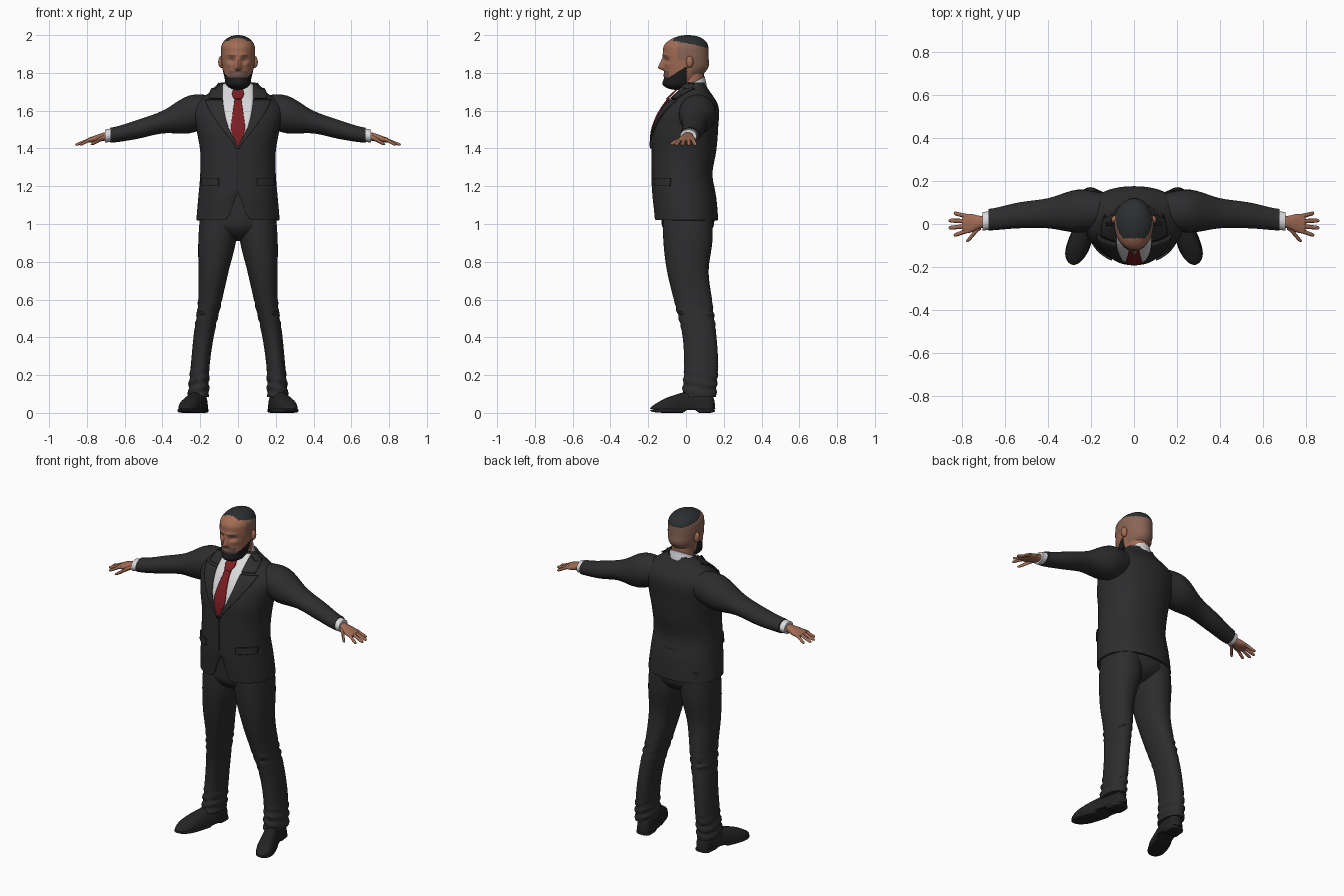
import bpy, bmesh, math
from math import sin, cos, pi, exp, sqrt
from mathutils import Vector
from mathutils.bvhtree import BVHTree

cube = bpy.data.objects.get("Cube")
if cube:
    bpy.data.objects.remove(cube, do_unlink=True)


def material(name, red, green, blue):
    mat = bpy.data.materials.new(name)
    mat.use_nodes = True
    mat.diffuse_color = (red, green, blue, 1)
    mat.node_tree.nodes["Principled BSDF"].inputs["Base Color"].default_value = mat.diffuse_color
    return mat


SUIT = material("charcoal suit", .026, .026, .028)
SHOE = material("black leather", .017, .017, .018)
SKIN = material("skin", .36, .15, .09)
FADE = material("shaved scalp", .25, .13, .09)
STUBBLE = material("moustache", .16, .09, .07)
HAIR = material("dark hair", .025, .028, .03)
BEARD = material("black beard", .012, .012, .013)
SHIRT = material("white shirt", .7, .7, .72)
TIE = material("red tie", .2, .013, .017)

AXES = {"x": (0, 1, 2), "y": (1, 0, 2), "z": (2, 0, 1)}
made = []


def curve(keys, t):
    """Smooth value at t through evenly spaced keys; a plain number is constant."""
    if not isinstance(keys, (tuple, list)):
        return keys
    last = len(keys) - 1
    i = min(int(t * last), last - 1)
    f = t * last - i
    a, b, c, d = (keys[max(0, min(last, i + k))] for k in (-1, 0, 1, 2))
    slope_b, slope_c = (c - a) / 2, (d - b) / 2
    rest = c - b
    return b + f * (slope_b + f * (3 * rest - 2 * slope_b - slope_c
                                   + f * (slope_b + slope_c - 2 * rest)))


def dome(t, size):
    """Rounds a part off near its end."""
    return sqrt(max(0, 1 - (1 - t / size) ** 2)) if t < size else 1


def finish(name, bm, mats, paint=None, thickness=0, offset=-1):
    bmesh.ops.recalc_face_normals(bm, faces=bm.faces[:])
    if paint:
        for face in bm.faces:
            face.material_index = mats.index(paint(face.calc_center_median()))
    mesh = bpy.data.meshes.new(name)
    bm.to_mesh(mesh)
    bm.free()
    for mat in mats:
        mesh.materials.append(mat)
    ob = bpy.data.objects.new(name, mesh)
    bpy.context.collection.objects.link(ob)
    if thickness:
        cloth = ob.modifiers.new("cloth thickness", "SOLIDIFY")
        cloth.thickness, cloth.offset = thickness, offset
    made.append(ob)
    return ob


def loft(name, mats, axis, span, centre_u, centre_v, radius_u, radius_v, side=1, start=0, end=0,
         count=32, steps=24, power=2, shape=None, paint=None, thickness=0):
    """Skin of rounded rings along an axis, each measure given by a curve."""
    along, across, up = AXES[axis]
    bm = bmesh.new()
    loops = []
    for step in range(steps + 1):
        t = (1 - cos(pi * step / steps)) / 2
        scale = max(dome(t, start) * dome(1 - t, end), .01)
        ring = []
        for k in range(count):
            c, s = cos(2 * pi * k / count), sin(2 * pi * k / count)
            co = Vector()
            co[along] = span[0] + (span[1] - span[0]) * t
            co[across] = curve(centre_u, t) + (
                curve(radius_u, t) * scale * math.copysign(abs(c) ** (2 / power), c))
            co[up] = curve(centre_v, t) + (
                curve(radius_v, t) * scale * math.copysign(abs(s) ** (2 / power), s))
            if shape:
                shape(co)
            co.x *= side
            ring.append(bm.verts.new(co))
        loops.append(ring)
    for low, high in zip(loops, loops[1:]):
        for k in range(count):
            bm.faces.new((low[k - 1], low[k], high[k], high[k - 1]))
    if not thickness:
        bm.faces.new(loops[0])
        bm.faces.new(loops[-1])
    return finish(name, bm, mats, paint, thickness)


# Jacket body, its front edges swept apart below the button
def cutaway(co):
    if co.z < 1.2 and co.y < 0:
        co.z += .8 * (1.2 - co.z) * exp(-(co.x / .035) ** 2)


jacket = loft("jacket", [SUIT], "z", (1.02, 1.75), 0, (0, -.01, -.02, -.01, 0, .03, .05),
              (.22, .21, .2, .2, .22, .23, .09), (.17, .17, .16, .17, .17, .14, .05),
              count=72, steps=48, power=2.15, shape=cutaway, thickness=.012)
body = BVHTree.FromPolygons([v.co for v in jacket.data.vertices],
                            [list(f.vertices) for f in jacket.data.polygons])


def plate(name, mat, span, inner, outer, lift, side=1, columns=12, rows=16):
    """Thin cloth laid on the jacket front between two edge curves."""
    bm = bmesh.new()
    grid = []
    for row in range(rows + 1):
        t = row / rows
        z = span[0] + (span[1] - span[0]) * t
        line = []
        for col in range(columns + 1):
            left, right = curve(inner, t), curve(outer, t)
            x = side * (left + (right - left) * col / columns)
            hit, normal, _, _ = body.ray_cast(Vector((x, -1, z)), Vector((0, 1, 0)))
            if hit is None:
                hit, normal = Vector((x, 0, z)), Vector((0, -1, 0))
            if normal.y > 0:
                normal = -normal
            line.append(bm.verts.new(hit + normal * lift))
        grid.append(line)
    for low, high in zip(grid, grid[1:]):
        for k in range(columns):
            bm.faces.new((low[k], low[k + 1], high[k + 1], high[k]))
    finish(name, bm, [mat], thickness=.008, offset=0)


def centred_plate(name, mat, span, widths, lift):
    plate(name, mat, span, [-w for w in widths], widths, lift)


# Shirt front, tie and the closed jacket edge
centred_plate("shirt_front", SHIRT, (1.4, 1.74), (0, .05, .07, .08, .08), .002)
centred_plate("tie_blade", TIE, (1.41, 1.66), (.005, .035, .028, .018), .009)
centred_plate("tie_knot", TIE, (1.65, 1.7), (.018, .03, .025), .015)
plate("front_seam", SHOE, (1.2, 1.4), -.006, 0, -.002)


# Shirt collar tilted towards the throat, and the neck
def tilt(co):
    co.z += (co.y - .03) / 2


loft("shirt_collar", [SHIRT], "z", (1.69, 1.745), 0, .03, (.085, .072), (.08, .07),
     shape=tilt, thickness=.008)
loft("neck", [SKIN], "z", (1.67, 1.82), 0, .03, .063, .064)


# Head with nose, brow, eye sockets and chin formed out of the skull
def face_form(co):
    if co.y > -.03:
        return
    x, z = abs(co.x), co.z

    def push(cx, cz, width, height, depth):
        co.y -= depth * exp(-((x - cx) / width) ** 2 - ((z - cz) / height) ** 2)

    bridge = max(0, min((z - 1.81) / .015, (1.89 - z) / .06, 1))
    co.y -= .032 * bridge * exp(-(x / .015) ** 2)
    push(.034, 1.868, .02, .014, -.013)
    push(.025, 1.895, .03, .01, .007)
    push(.05, 1.845, .02, .015, .005)
    push(0, 1.787, .025, .007, .006)
    push(0, 1.745, .03, .02, .009)


def head_paint(c):
    x = abs(c.x)
    if c.z > 1.957 - c.y / 5 and c.y > -.066:
        return HAIR
    if c.y < .005 and c.z < 1.773 + .65 * max(0, c.y + .095):
        return BEARD
    lip = c.y < -.07 and c.z < 1.81 and x < .05
    lash = c.y < -.06 and .018 < x < .05 and min(abs(c.z - 1.869), abs(c.z - 1.893)) < .004
    if lip or lash:
        return STUBBLE
    if c.y > -.045 and c.z > 1.865 or c.y > .03 and c.z > 1.79:
        return FADE
    return SKIN


loft("head", [SKIN, FADE, STUBBLE, HAIR, BEARD], "z", (1.71, 2), 0, (-.05, -.025, 0, 0, 0, .01),
     (.06, .07, .083, .09, .09, .09), (.07, .09, .117, .12, .12, .12), start=.12, end=.25,
     count=96, steps=80, shape=face_form, paint=head_paint)

# Hips joining the two trouser legs
loft("trouser_seat", [SUIT], "z", (.91, 1.2), 0, .01, .195, .14, start=.35)


# Cloth folds above the shoe and behind the knee
def folds(co):
    depth = sum(.004 * exp(-((co.z - z) / .07) ** 2) for z in (.16, .52))
    co.y += depth * sin(co.z * 140 + co.x * 25)
    co.x += depth * sin(co.z * 120 + co.y * 20)


# Flat underside of the shoe upper, and the gap in front of the heel
def flatten(co):
    co.z = max(co.z, .02)


def arch(co):
    if 0 < co.y < .05:
        co.z = max(co.z, .015)


for side, tag in ((1, "left_"), (-1, "right_")):
    # Lapel, collar leaf and pocket flap
    plate(tag + "lapel", SUIT, (1.4, 1.65), (0, .055, .08), (.01, .1, .17), .008, side)
    plate(tag + "collar_leaf", SUIT, (1.66, 1.74), .08, (.15, .14, .1), .008, side)
    plate(tag + "pocket_flap", SUIT, (1.2, 1.24), .1, .19, .004, side)

    # Sleeve and shirt cuff
    loft(tag + "sleeve", [SUIT], "x", (.12, .675), (.06, .06, .05, .04, .02),
         (1.6, 1.58, 1.54, 1.5, 1.47), (.08, .1, .07, .06, .05), (.08, .1, .06, .05, .04), side)
    loft(tag + "shirt_cuff", [SHIRT], "x", (.65, .705), (.02, .012), (1.475, 1.465),
         .043, .035, side, steps=4)

    # Hand
    loft(tag + "palm", [SKIN], "x", (.68, .8), (.012, 0), (1.467, 1.443), (.028, .03, .044, .042),
         (.023, .02, .012), side, end=.1, power=2.3)
    for k, finger in enumerate(("little", "ring", "middle", "index")):
        tip = .865 - .012 * (k - 1.5) ** 2
        loft(tag + finger + "_finger", [SKIN], "x", (.77, tip), (.035 - .022 * k, .05 - .034 * k),
             (1.45, 1.42), (.011, .009), (.01, .008), side, end=.15, count=14, steps=12)
    loft(tag + "thumb", [SKIN], "x", (.71, .78), (-.01, -.08), (1.457, 1.422), (.016, .011),
         (.014, .009), side, end=.3, count=14, steps=12)

    # Ear
    loft(tag + "ear", [SKIN], "x", (.08, .105), .02, 1.858, .019, .031, side, end=.6, steps=8)

    # Trouser leg
    loft(tag + "trouser_leg", [SUIT], "z", (.085, 1.08), (.21, .2, .18, .15, .13, .11, .1),
         (.07, .08, .07, .04, .01, .01, .01), (.056, .05, .054, .062, .08, .1, .1),
         (.09, .09, .09, .1, .11, .13, .13), side, count=40, steps=72, power=2.2, shape=folds)

    # Shoe upper and sole
    track = (.28, .25, .21, .2)
    loft(tag + "shoe", [SHOE], "y", (-.19, .155), track, .02, (.05, .053, .047, .04),
         (.03, .07, .1, .09), side, start=.25, end=.1, power=2.3, shape=flatten)
    loft(tag + "sole", [SHOE], "y", (-.19, .155), track, .012, (.054, .056, .048, .045), .012,
         side, start=.25, end=.1, power=4, shape=arch)

# Smooth shading with crisp edges kept
bpy.ops.object.select_all(action="DESELECT")
for ob in made:
    ob.select_set(True)
bpy.context.view_layer.objects.active = jacket
bpy.ops.object.shade_smooth_by_angle(angle=math.radians(40))
